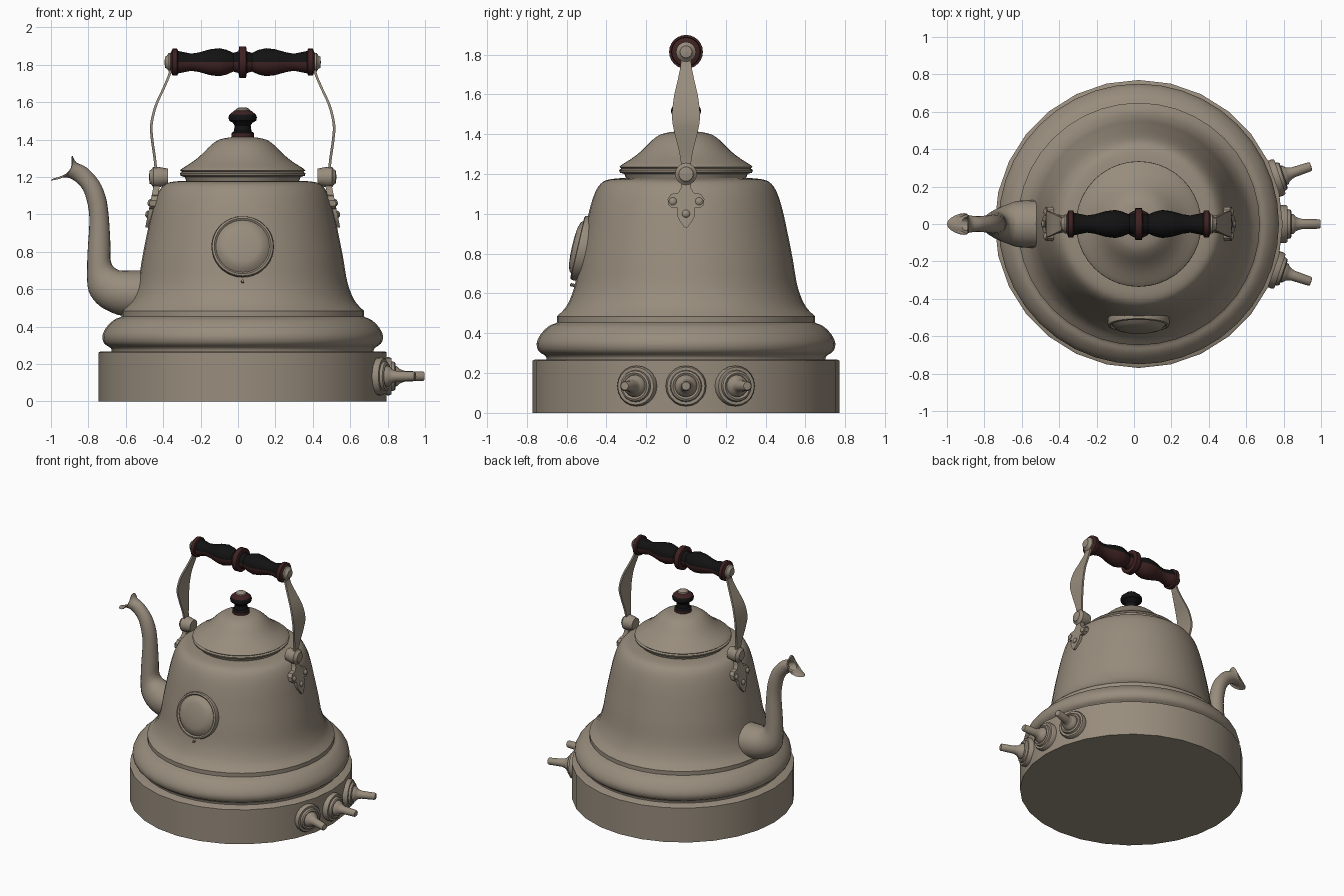
import bpy, bmesh
from math import sin, cos, pi, radians
from mathutils import Vector, Matrix

if "Cube" in bpy.data.objects:
    bpy.data.objects.remove(bpy.data.objects["Cube"], do_unlink=True)


def material(name, r, g, b):
    m = bpy.data.materials.new(name)
    m.use_nodes = True
    m.diffuse_color = (r, g, b, 1)
    m.node_tree.nodes["Principled BSDF"].inputs["Base Color"].default_value = (r, g, b, 1)
    return m


METAL = material("warm grey metal", .315, .265, .205)
RED = material("dark red wood", .05, .016, .016)
BLACK = material("black lacquer", .006, .006, .006)
CX = .025  # axis of the pot
made = []


def finish(name, bm, mats):
    bmesh.ops.recalc_face_normals(bm, faces=bm.faces)
    me = bpy.data.meshes.new(name)
    bm.to_mesh(me)
    bm.free()
    for m in mats:
        me.materials.append(m)
    ob = bpy.data.objects.new(name, me)
    bpy.context.collection.objects.link(ob)
    made.append(ob)
    return ob


def loft(name, rings, mats=(METAL,)):
    """Skin a list of equally sized point loops and cap both ends."""
    bm = bmesh.new()
    loops = [[bm.verts.new(p) for p in ring] for ring in rings]
    n = len(loops[0])
    for a, b in zip(loops, loops[1:]):
        for i in range(n):
            j = (i + 1) % n
            bm.faces.new((a[i], a[j], b[j], b[i]))
    bm.faces.new(loops[0])
    bm.faces.new(loops[-1])
    return finish(name, bm, mats)


def lathe(name, profile, origin=(CX, 0, 0), axis=(0, 0, 1), segs=20, mats=(METAL,)):
    """Turn (radius, height) points round an axis."""
    frame = Matrix.Translation(origin) @ Vector(axis).to_track_quat('Z', 'Y').to_matrix().to_4x4()
    rings = [[frame @ Vector((max(r, .001) * cos(2 * pi * i / segs),
                              max(r, .001) * sin(2 * pi * i / segs), h))
              for i in range(segs)] for r, h in profile]
    return loft(name, rings, mats)


def spline(points, steps=4):
    """Catmull-Rom resampling of a list of tuples."""
    p = [Vector(q) for q in points]
    p = [p[0]] + p + [p[-1]]
    out = []
    for a, b, c, d in zip(p, p[1:], p[2:], p[3:]):
        for k in range(steps):
            t = k / steps
            out.append(.5 * (2 * b + (c - a) * t + (2 * a - 5 * b + 4 * c - d) * t ** 2
                             + (3 * b - a - 3 * c + d) * t ** 3))
    return out + [p[-1]]


# Base drum
lathe("base_drum", [(.77, 0), (.77, .262), (.76, .268), (.6, .268)], segs=28)

# Body: rolled collar, then a flared bell
collar = spline([(.7, .26), (.705, .285), (.74, .31), (.75, .35), (.73, .395), (.69, .435), (.655, .45)], 3)
bell = spline([(.648, .485), (.605, .53), (.575, .59), (.555, .66), (.535, .78), (.505, .93),
               (.485, 1.02), (.46, 1.1), (.43, 1.15), (.39, 1.172), (.32, 1.18)], 3)
lathe("pot_body", [tuple(v) for v in collar] + [(.648, .455)] + [tuple(v) for v in bell], segs=40)

# Lid with a rolled rim
dome = spline([(.325, 1.245), (.26, 1.287), (.215, 1.325), (.17, 1.37), (.125, 1.4), (.06, 1.413), (0, 1.415)], 3)
lathe("lid", [(.3, 1.175), (.31, 1.2), (.332, 1.207), (.336, 1.22), (.325, 1.228), (.335, 1.236)]
      + [tuple(v) for v in dome], segs=40)

# Lid knob: red foot and crown, black waist
knob = lathe("lid_knob", [(.06, 1.405), (.06, 1.435), (.047, 1.445), (.043, 1.475), (.052, 1.49),
                          (.073, 1.502), (.076, 1.52), (.07, 1.535), (.045, 1.555), (0, 1.556)],
             mats=(RED, BLACK))
for f in knob.data.polygons:
    f.material_index = int(1.436 < f.center.z < 1.53)
lathe("knob_cap", [(.04, 1.55), (.036, 1.564), (.02, 1.572), (0, 1.573)])

# Turned grip, mirrored about its middle ring; black on the upper side of the swells
GRIP_Z = 1.814
half = [(.085, .018), (.058, .022), (.05, .05), (.066, .085), (.075, .125), (.069, .175), (.052, .235),
        (.046, .275), (.055, .32), (.06, .345), (.072, .35), (.072, .375), (.05, .385)]
grip = lathe("handle_grip", [(r, -h) for r, h in reversed(half)] + half,
             (CX, 0, GRIP_Z), (1, 0, 0), 24, (RED, BLACK))
for f in grip.data.polygons:
    f.material_index = int(f.center.z > GRIP_Z - .005 and .022 < abs(f.center.x - CX) < .34)

# Handle arms, pivots and riveted lugs on both sides
blade = spline([(.385, 1.82, .035), (.388, 1.76, .026), (.42, 1.68, .04), (.465, 1.58, .062),
                (.488, 1.48, .07), (.484, 1.4, .056), (.47, 1.3, .032), (.465, 1.24, .025), (.47, 1.19, .03)])
lug = [(.028, 1.2), (.025, 1.13), (.04, 1.105), (.075, 1.1), (.092, 1.075), (.09, 1.045), (.07, 1.03),
       (.046, 1.032), (.046, .995), (.032, .965), (.006, .93)]


def lug_x(z):
    return .517 - (z - .93) * .2


for s, side in ((1, "left"), (-1, "right")):
    loft(side + "_handle_arm", [[(CX + s * (x + dx), w * k, z) for dx, k in
                                 ((-.007, -1), (.007, -1), (.007, 1), (-.007, 1))] for x, z, w in blade])
    lathe(side + "_grip_cap", [(.05, .38), (.05, .395), (.035, .405), (.03, .415), (0, .418)],
          (CX, 0, GRIP_Z), (s, 0, 0), 16)
    lathe(side + "_pivot", [(.045, .4), (.055, .452), (.055, .478), (.04, .488), (.036, .497), (0, .502)],
          (CX, 0, 1.2), (s, 0, 0), 16)
    outline = lug + [(-y, z) for y, z in reversed(lug)]
    loft(side + "_lug_plate", [[(CX + s * (lug_x(z) + d), y, z) for y, z in outline] for d in (-.03, .004)])
    for i, (y, z) in enumerate(((.066, 1.062), (-.066, 1.062), (0, 1.0))):
        lathe(f"{side}_rivet_{i}", [(.02, 0), (.02, .008), (.012, .016), (0, .018)],
              (CX + s * lug_x(z), y, z), (s, 0, .2), 10)

# Spout: each ring spans an outer and an inner point, with a half width across
sections = spline([(-.45, .445, -.45, .7, .13), (-.607, .455, -.612, .7, .125),
                   (-.71, .492, -.645, .706, .105), (-.773, .545, -.671, .727, .085),
                   (-.805, .62, -.682, .765, .068), (-.805, .786, -.682, .84, .06),
                   (-.794, .973, -.692, 1.0, .052), (-.81, 1.08, -.709, 1.1, .05),
                   (-.837, 1.144, -.746, 1.182, .045), (-.885, 1.187, -.81, 1.251, .042),
                   (-.933, 1.198, -.864, 1.278, .05), (-1.0, 1.182, -.885, 1.315, .058)], 3)


def spout_ring(sec, size=1, dip=0):
    a, b = Vector((sec[0], 0, sec[1])), Vector((sec[2], 0, sec[3]))
    mid, arm = (a + b) / 2, (b - a) / 2 * size
    back = Vector((.76, 0, -.65))
    ring = []
    for i in range(20):
        t = 2 * pi * i / 20
        ring.append(mid + arm * cos(t) + Vector((0, sec[4] * size * sin(t), 0)) + back * dip * sin(t) ** 2)
    return ring


rings = [spout_ring(s, 1, .045 * max(0, i - len(sections) + 4) / 3) for i, s in enumerate(sections)]
rings += [spout_ring(sections[-1], .88, .045), spout_ring(sections[-4], .7), spout_ring(sections[-7], .6)]
loft("spout", rings)

# Front medallion, leaning with the wall
lean = Vector((0, -cos(radians(13)), sin(radians(13))))
lathe("front_medallion", [(.16, -.04), (.167, .012), (.163, .026), (.152, .03), (.143, .022),
                          (.14, .024), (.125, .042), (.09, .052), (.04, .056), (0, .057)],
      Vector((CX, -.517, .825)), lean, 36)
lathe("medallion_pin", [(.008, -.03), (.008, .02), (0, .024)], (CX, -.56, .64), lean, 8)

# Three radial taps on the base
for name, angle in (("front", -18.5), ("middle", 0), ("back", 18.5)):
    a = radians(angle)
    d = Vector((cos(a), sin(a), 0))
    lathe(name + "_tap", [(.1, .72), (.102, .785), (.095, .797), (.08, .797), (.076, .812), (.066, .818),
                          (.056, .812), (.052, .828), (.04, .838), (.034, .85), (.028, .87),
                          (.025, .965), (.02, .972), (0, .973)], (CX, 0, .135), d, 20)

# Smooth shading with crisp edges
bpy.ops.object.select_all(action='DESELECT')
for ob in made:
    ob.select_set(True)
bpy.context.view_layer.objects.active = made[0]
bpy.ops.object.shade_smooth_by_angle(angle=radians(38))
